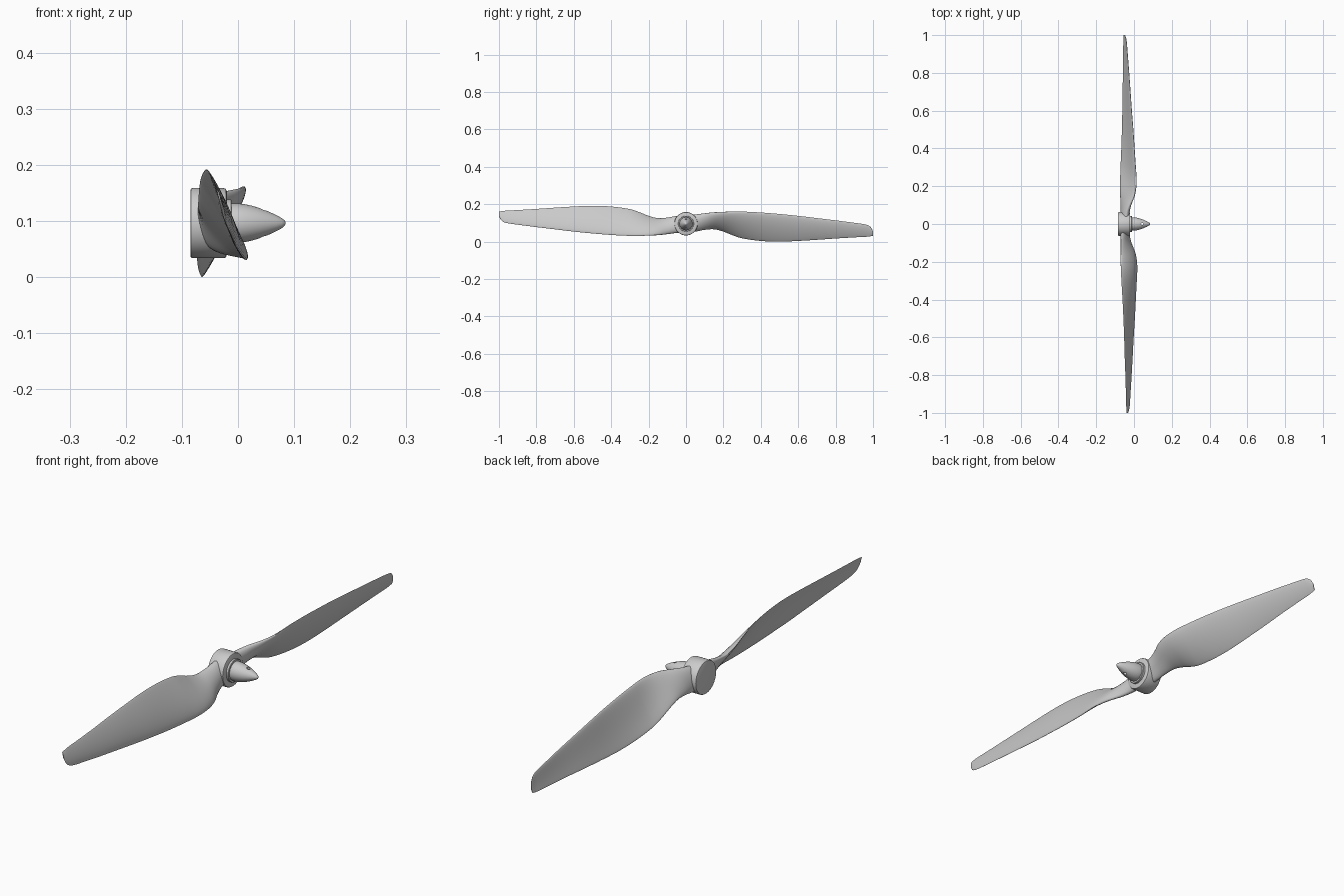
import bpy, bmesh, math

if "Cube" in bpy.data.objects:
    bpy.data.objects.remove(bpy.data.objects["Cube"])

CZ = 0.096      # height of the shaft axis
TILT = -0.008   # slight lean of the blades around z


def finish(bm, name, angle=35):
    bmesh.ops.remove_doubles(bm, verts=bm.verts, dist=1e-6)
    bmesh.ops.recalc_face_normals(bm, faces=bm.faces)
    me = bpy.data.meshes.new(name)
    bm.to_mesh(me)
    bm.free()
    ob = bpy.data.objects.new(name, me)
    bpy.context.collection.objects.link(ob)
    bpy.ops.object.select_all(action='DESELECT')
    ob.select_set(True)
    bpy.context.view_layer.objects.active = ob
    bpy.ops.object.shade_smooth_by_angle(angle=math.radians(angle))
    return ob


def loft(bm, rings):
    rows = [[bm.verts.new(p) for p in r] for r in rings]
    n = len(rows[0])
    for a, b in zip(rows, rows[1:]):
        for i in range(n):
            bm.faces.new((a[i], a[(i + 1) % n], b[(i + 1) % n], b[i]))
    bm.faces.new(rows[0])
    bm.faces.new(rows[-1][::-1])


def lathe(name, profile, seg=64, angle=35):
    """Turn (x, radius) points around the shaft axis."""
    bm = bmesh.new()
    loft(bm, [[(x, r * math.cos(2 * math.pi * i / seg), CZ + r * math.sin(2 * math.pi * i / seg))
               for i in range(seg)] for x, r in profile])
    return finish(bm, name, angle)


def spline(rows, steps):
    """Catmull-Rom resampling of the blade stations."""
    out = []
    for k in range(len(rows) - 1):
        p0, p1, p2 = rows[max(k - 1, 0)], rows[k], rows[k + 1]
        p3 = rows[min(k + 2, len(rows) - 1)]
        h = p2[0] - p1[0]
        for s in range(steps):
            t = s / steps
            row = [p1[0] + h * t]
            for a, b, c, d in list(zip(p0, p1, p2, p3))[1:]:
                m1 = (c - a) / max(p2[0] - p0[0], 1e-6) * h
                m2 = (d - b) / max(p3[0] - p1[0], 1e-6) * h
                row.append((2*t**3 - 3*t*t + 1) * b + (t**3 - 2*t*t + t) * m1
                           + (3*t*t - 2*t**3) * c + (t**3 - t*t) * m2)
            out.append(row)
    return out + [list(rows[-1])]


# Blade stations: radius, leading x, leading z, trailing x, trailing z, thickness
STATIONS = [
    (0.02, -0.040, 0.046, -0.062, -0.046, 0.046),
    (0.06, -0.035, 0.050, -0.064, -0.040, 0.044),
    (0.10, -0.020, 0.055, -0.068, -0.032, 0.040),
    (0.15, 0.003, 0.060, -0.071, -0.029, 0.034),
    (0.20, 0.013, 0.063, -0.072, -0.042, 0.029),
    (0.25, 0.014, 0.065, -0.071, -0.062, 0.026),
    (0.30, 0.011, 0.065, -0.069, -0.078, 0.024),
    (0.40, 0.005, 0.060, -0.064, -0.092, 0.021),
    (0.50, -0.001, 0.052, -0.060, -0.096, 0.019),
    (0.60, -0.008, 0.042, -0.057, -0.092, 0.017),
    (0.70, -0.014, 0.030, -0.055, -0.086, 0.015),
    (0.80, -0.020, 0.018, -0.052, -0.079, 0.012),
    (0.90, -0.027, 0.005, -0.050, -0.073, 0.010),
    (0.96, -0.031, -0.004, -0.049, -0.070, 0.008),
    (0.98, -0.034, -0.012, -0.048, -0.068, 0.007),
    (0.992, -0.037, -0.024, -0.048, -0.066, 0.006),
    (1.00, -0.041, -0.042, -0.047, -0.064, 0.004),
]


def blade(name, side):
    bm = bmesh.new()
    rings = []
    for y, lx, lz, tx, tz, th in spline(STATIONS, 4):
        dx, dz = tx - lx, tz - lz
        c = math.hypot(dx, dz)
        nx, nz = -dz / c, dx / c          # towards the spinner side
        blunt = max(0.0, 1 - y / 0.3)     # round root, thin airfoil further out
        ring = []
        for i in range(32):
            a = 2 * math.pi * i / 32
            s = 0.5 - 0.5 * math.cos(a)
            foil = math.sin(a) * (1.25 - 0.55 * s) * (1 - 0.25 * s)
            h = th * (blunt * 0.5 * math.sin(a) + (1 - blunt) *
                      (0.38 * foil + 0.28 * math.sin(a) ** 2))
            ring.append((lx + dx * s + nx * h + TILT * side * y,
                         side * y, CZ + side * (lz + dz * s + nz * h)))
        rings.append(ring)
    loft(bm, rings)
    return finish(bm, name, 50)


# Two blades, half a turn apart
blade("blade_rear", 1)
blade("blade_front", -1)

# Round hub with softened rims
lathe("hub", [(-0.085, 0.058), (-0.0838, 0.0612), (-0.081, 0.0625), (-0.026, 0.0625),
              (-0.0215, 0.061), (-0.02, 0.057)])

# Washer between hub and spinner
lathe("washer", [(-0.022, 0.042), (-0.0125, 0.042), (-0.0115, 0.041)])

# Pointed spinner nut
spinner = lathe("spinner", [(-0.015, 0.034), (-0.010, 0.0352), (0.0, 0.0352), (0.012, 0.0338),
                            (0.025, 0.031), (0.040, 0.0265), (0.055, 0.0205), (0.068, 0.0145),
                            (0.078, 0.009), (0.083, 0.005), (0.085, 0.0012)])

# Tightening hole drilled across the spinner
bpy.ops.mesh.primitive_cylinder_add(vertices=24, radius=0.006, depth=0.12, location=(0.044, 0, CZ))
cutter = bpy.context.object
cutter.name = "hole_cutter"
cutter.hide_render = True
mod = spinner.modifiers.new("hole", 'BOOLEAN')
mod.operation = 'DIFFERENCE'
mod.solver = 'EXACT'
mod.object = cutter
bpy.context.view_layer.objects.active = spinner
bpy.ops.object.modifier_apply(modifier="hole")
bpy.data.objects.remove(cutter, do_unlink=True)
bpy.ops.object.select_all(action='DESELECT')
spinner.select_set(True)
bpy.ops.object.shade_smooth_by_angle(angle=math.radians(35))
